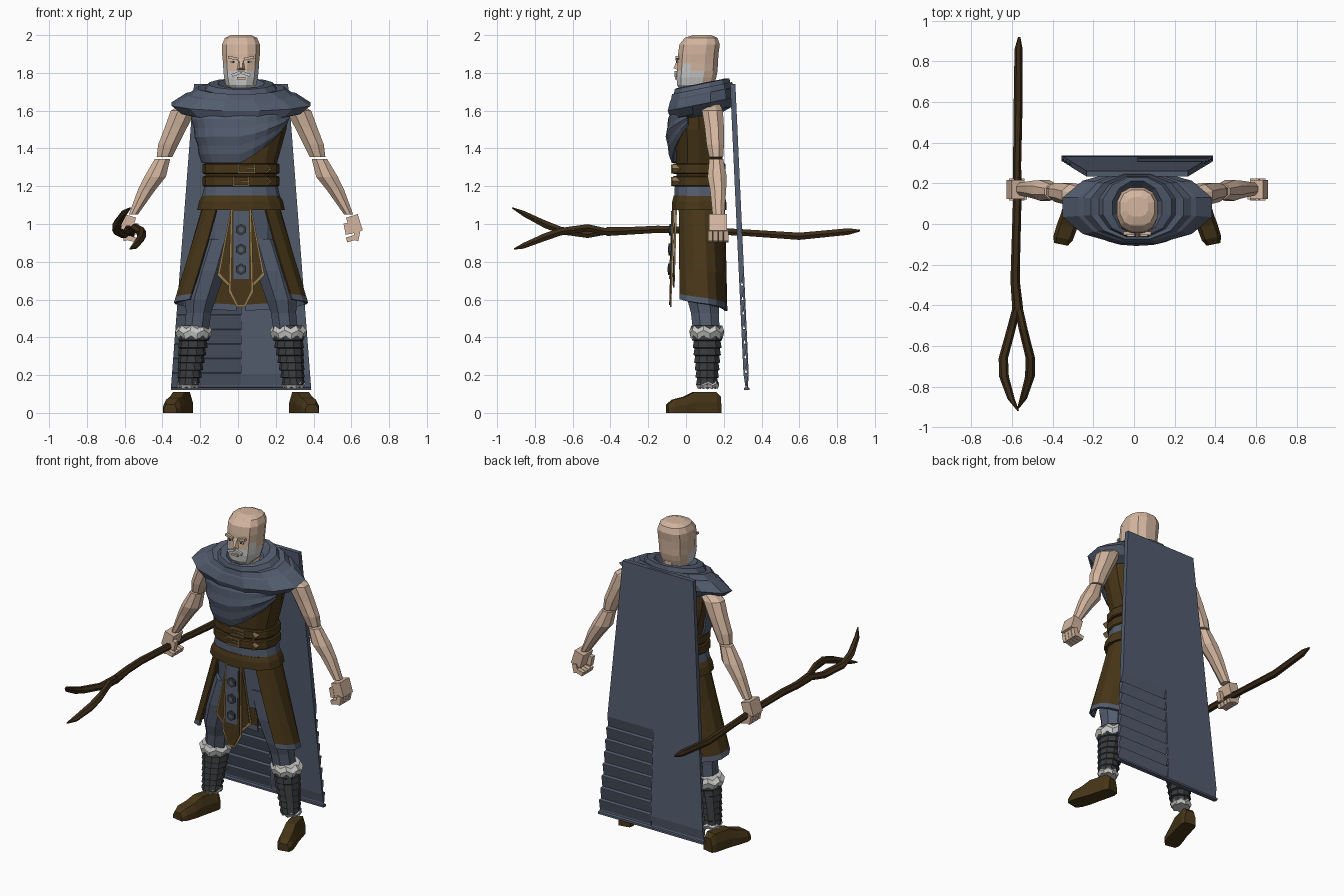
import bpy, bmesh, math
from mathutils import Vector

CX = 0.016  # body symmetry plane


def mat(name, r, g, b):
    m = bpy.data.materials.new(name)
    m.diffuse_color = (r, g, b, 1)
    return m


SKIN = mat("skin", .66, .47, .35)
BLUE = mat("slate_cloth", .085, .107, .155)
BROWN = mat("brown_leather", .062, .036, .009)
WOOD = mat("dark_wood", .045, .025, .009)
TAN = mat("tan_trim", .30, .20, .085)
FUR = mat("grey_fur", .58, .58, .57)
DARK = mat("dark_scales", .04, .043, .045)


def make(name, verts, faces, *mats):
    me = bpy.data.meshes.new(name)
    me.from_pydata([tuple(v) for v in verts], [], faces)
    bm = bmesh.new()
    bm.from_mesh(me)
    bmesh.ops.recalc_face_normals(bm, faces=bm.faces)
    bm.to_mesh(me)
    bm.free()
    for m in mats:
        me.materials.append(m)
    ob = bpy.data.objects.new(name, me)
    bpy.context.collection.objects.link(ob)
    return ob


def skin(name, rings, *mats):
    """Closed, capped surface through rings of equal point count."""
    n = len(rings[0])
    verts = [p for r in rings for p in r]
    faces = [(i * n + j, i * n + (j + 1) % n, (i + 1) * n + (j + 1) % n, (i + 1) * n + j)
             for i in range(len(rings) - 1) for j in range(n)]
    faces += [tuple(range(n)), tuple(range(len(verts) - n, len(verts)))]
    return make(name, verts, faces, *mats)


def sgnpow(v, p):
    return math.copysign(abs(v) ** p, v)


def loft(name, rows, n, *mats, p=1.0, tilt=0.0, jag=0.0):
    """Rows of (x, y, z, rx, ry); x is measured from the symmetry plane."""
    rings = []
    for k, (x, y, z, rx, ry) in enumerate(rows):
        ring = []
        for j in range(n):
            a = 2 * math.pi * (j + .5) / n
            dx, dy = rx * sgnpow(math.sin(a), p), -ry * sgnpow(math.cos(a), p)
            ring.append((CX + x + dx, y + dy, z + tilt * dy + jag * (j % 2)))
        rings.append(ring)
    return skin(name, rings, *mats)


def sheet(name, grid, thick, *mats):
    n = len(grid[0])
    faces = [(i * n + j, i * n + j + 1, (i + 1) * n + j + 1, (i + 1) * n + j)
             for i in range(len(grid) - 1) for j in range(n - 1)]
    ob = make(name, [p for r in grid for p in r], faces, *mats)
    s = ob.modifiers.new("thickness", "SOLIDIFY")
    s.thickness, s.offset = thick, 0
    return ob


def box(name, c, size, m, rot=0.0):
    """Box with optional turn about the front-back axis."""
    co, si = math.cos(rot), math.sin(rot)
    rings = []
    for sy in (-.5, .5):
        q = [(sx * size[0], sz * size[2]) for sx, sz in ((-.5, -.5), (.5, -.5), (.5, .5), (-.5, .5))]
        rings.append([(CX + c[0] + x * co - z * si, c[1] + sy * size[1], c[2] + x * si + z * co) for x, z in q])
    return skin(name, rings, m)


def plate(name, pts, off, m, thick=.008):
    """Hanging plate from (x, z) outline, leaning forward at the bottom."""
    rings = [[(CX + x, -.068 - .03 * (1.08 - z) + off + d, z) for x, z in pts] for d in (0, thick)]
    return skin(name, rings, m)


# Head with beard on the lower front faces
head = loft("head", [(0, .045, 1.70, .05, .07), (0, .05, 1.735, .082, .1), (0, .055, 1.775, .092, .108),
                     (0, .06, 1.81, .096, .11), (0, .062, 1.85, .098, .11), (0, .065, 1.90, .103, .11),
                     (0, .072, 1.95, .103, .11), (0, .08, 1.985, .088, .09), (0, .085, 2.0, .055, .05)],
            12, SKIN, FUR, p=.8)
for f in head.data.polygons:
    c = f.center
    if (c.z < 1.80 and c.y < .07) or (c.z < 1.83 and .0 < c.y < .06):
        f.material_index = 1
loft("neck", [(0, .085, 1.6, .075, .075), (0, .085, 1.76, .07, .075)], 10, SKIN)
make("nose", [(CX + x, y, z) for x, y, z in ((-.01, -.045, 1.875), (.01, -.045, 1.875), (-.022, -.045, 1.815),
     (.022, -.045, 1.815), (-.008, -.066, 1.825), (.008, -.066, 1.825))],
     [(0, 1, 5, 4), (0, 4, 2), (1, 3, 5), (2, 4, 5, 3), (0, 2, 3, 1)], SKIN)
box("mouth", (0, -.054, 1.772), (.045, .008, .012), SKIN)
for s in (-1, 1):
    box("brow", (s * .042, -.046, 1.878), (.055, .018, .014), SKIN, s * .2)
    box("eye", (s * .04, -.046, 1.857), (.03, .008, .01), FUR)
    box("pupil", (s * .04, -.049, 1.857), (.01, .006, .01), WOOD)
    box("moustache", (s * .025, -.054, 1.795), (.05, .014, .016), FUR, -s * .35)

# Layered cowl, higher at the back
loft("cowl", [(0, .075, 1.70, .09, .1), (0, .08, 1.745, .125, .135), (0, .085, 1.742, .175, .15),
              (0, .085, 1.715, .195, .155), (0, .085, 1.72, .235, .165), (0, .085, 1.69, .275, .17),
              (0, .085, 1.685, .30, .175), (0, .082, 1.635, .38, .185), (0, .082, 1.59, .325, .17),
              (0, .08, 1.57, .24, .12)], 12, BLUE, tilt=.2)

# Torso and waist
loft("vest", [(0, .07, 1.08, .2, .12), (0, .07, 1.2, .185, .12), (0, .07, 1.32, .19, .125),
              (0, .07, 1.5, .24, .13), (0, .07, 1.62, .255, .12)], 14, BROWN, p=.85)
for z in (1.292, 1.226):
    loft("belt", [(0, .07, z - .028, .197, .137), (0, .07, z - .022, .203, .143),
                  (0, .07, z + .022, .203, .143), (0, .07, z + .028, .197, .137)], 14, BROWN, p=.8)
    bx = .03 if z > 1.25 else .0
    for s in (-1, 1):
        box("buckle_side", (bx + s * .042, -.074, z), (.008, .012, .046), TAN)
        box("buckle_bar", (bx, -.074, z + s * .02), (.09, .012, .007), TAN)
        box("belt_chevron", (.145, -.05, z + s * .01), (.03, .05, .006), TAN, -s * .75)
    box("buckle_pin", (bx + .02, -.074, z), (.045, .01, .007), TAN)
loft("sash", [(0, .07, 1.12, .212, .137), (0, .07, 1.2, .195, .132)], 14, BLUE, p=.85)
loft("skirt_band", [(0, .07, 1.075, .232, .148), (0, .07, 1.12, .222, .146), (0, .07, 1.15, .205, .138)],
     14, BROWN, p=.85)

# Cloth draped across the chest, cut on a diagonal
grid = []
for i in range(7):
    t = i / 6
    row = []
    for j in range(13):
        deg = -100 + 170 * j / 12
        a = math.radians(deg)
        bottom = 1.325 + (.2 * deg / 70 if deg > 0 else 0)
        z = 1.6 + (bottom - 1.6) * t
        k = (z - 1.32) / .28
        out = .012 + .026 * math.sin(math.pi * min(1, t * 1.05)) * max(0, math.cos(a)) + .006 * (i % 2)
        row.append((CX + (.19 + .06 * k + out) * sgnpow(math.sin(a), .85),
                    .07 - (.128 + out) * sgnpow(math.cos(a), .85), z))
    grid.append(row)
sheet("chest_drape", grid, .012, BLUE)

# Side skirt panels with a cloth hem, and hips beneath
loft("hips", [(0, .08, .80, .2, .1), (0, .075, 1.1, .19, .115)], 12, BLUE)
for s in (-1, 1):
    grid = []
    for t in (0, .33, .66, .94, 1):
        row = []
        for j in range(8):
            a = math.radians(34 + 12 * t + (144 - 12 * t) * j / 7)
            row.append((CX + s * (.2 + .15 * t) * sgnpow(math.sin(a), .8),
                        .075 - (.125 + .012 * t) * sgnpow(math.cos(a), .8),
                        1.09 - t * (.49 + .06 * j / 7)))
        grid.append(row)
    ob = sheet("skirt_panel", grid, .014, BROWN, BLUE)
    for f in ob.data.polygons[-7:]:
        f.material_index = 1

# Layered front tabard with trim and hexagonal studs
wide = [(-.055, 1.08), (.055, 1.08), (.125, .73), (.06, .665), (-.06, .665), (-.125, .73)]
slim = [(-.055, 1.08), (.055, 1.08), (.066, .64), (.022, .56), (-.022, .56), (-.066, .64)]
plate("tabard_wide_trim", wide, .012, TAN)
plate("tabard_wide", [(x * .91, 1.08 + (z - 1.08) * .975) for x, z in wide], .008, BROWN)
plate("tabard_trim", slim, -.002, TAN)
plate("tabard", [(x * .84, 1.08 + (z - 1.08) * .978) for x, z in slim], -.006, BROWN)
plate("tabard_strip", [(-.041, 1.07), (.041, 1.07), (.041, .71), (-.041, .71)], -.010, BLUE)
for z in (.97, .865, .76):
    for r, off, m in ((.031, -.018, DARK), (.015, -.021, BLUE)):
        plate("stud", [(r * math.sin(k * math.pi / 3), z + r * math.cos(k * math.pi / 3)) for k in range(6)],
              off, m)

for s in (-1, 1):
    # Legs, greaves, fur cuffs and boots
    loft("trouser_leg", [(s * .12, .08, .92, .09, .1), (s * .17, .08, .75, .095, .1), (s * .215, .09, .60, .088, .09),
                         (s * .225, .10, .53, .072, .08), (s * .24, .11, .40, .07, .075)], 8, BLUE)
    loft("greave", [(s * (.25 + .027 * k / 6), .112, .42 - .275 * (k + e * .9) / 7,
                     .076 - .024 * k / 7 + .006 * e, .078 - .026 * k / 7 + .006 * e)
                    for k in range(7) for e in (0, 1)], 10, DARK)
    loft("knee_fur", [(s * .25, .11, .39, .085, .085), (s * .25, .11, .42, .098, .092),
                      (s * .247, .11, .445, .08, .083)], 16, FUR, jag=.018)
    loft("ankle_fur", [(s * .278, .115, .125, .052, .052), (s * .278, .115, .145, .064, .062),
                       (s * .277, .115, .16, .052, .052)], 14, FUR, jag=.012)
    rings = []
    for x, y, w, h in ((.295, .18, .035, .085), (.30, .155, .045, .11), (.33, .04, .046, .11),
                       (.345, -.01, .05, .085), (.365, -.07, .048, .07), (.375, -.10, .034, .045)):
        rings.append([(CX + s * (x + u * w), y + .2 * u * w, v * h)
                      for u, v in ((-1, 0), (1, 0), (1, .5), (.65, 1), (-.65, 1), (-1, .5))])
    skin("boot", rings, BROWN)

    # Arms and fists
    loft("upper_arm", [(s * .25, .13, 1.64, .06, .05), (s * .305, .14, 1.60, .072, .06), (s * .345, .15, 1.51, .064, .055),
                       (s * .385, .155, 1.42, .058, .05), (s * .405, .16, 1.355, .045, .04)], 8, SKIN)
    loft("forearm", [(s * .415, .16, 1.345, .044, .04), (s * .455, .165, 1.25, .062, .055),
                     (s * .50, .17, 1.18, .05, .046), (s * .57, .172, 1.05, .026, .034)], 8, SKIN)
    box("palm", (s * .60, .17, 1.0), (.065, .095, .09), SKIN, s * .3)
    for k in range(4):
        y = .128 + .028 * k
        box("finger", (s * .612, y, .94), (.03, .025, .055), SKIN, -s * .2)
        box("fingertip", (s * .58, y, .922), (.045, .025, .026), SKIN, s * .3)
    box("thumb", (s * .562, .135, .975), (.028, .03, .06), SKIN, s * .2)


# Forked staff lying front to back in the hand
def rod(name, pts):
    skin(name, [[(x + r * math.cos(k * math.pi / 3), y, z + r * math.sin(k * math.pi / 3)) for k in range(6)]
                for x, y, z, r in pts], WOOD)


rod("staff", [(-.565, .92, .965, .006), (-.568, .86, .96, .02), (-.57, .6, .935, .022), (-.575, .3, .955, .02),
              (-.575, .1, .965, .021), (-.582, -.15, .972, .022), (-.585, -.28, .965, .023),
              (-.572, -.42, .96, .027)])
rod("left_prong", [(-.575, -.40, .965, .02), (-.605, -.52, .945, .022), (-.643, -.66, .965, .023),
                   (-.64, -.75, 1.0, .024), (-.605, -.86, 1.055, .018), (-.57, -.92, 1.085, .004)])
rod("right_prong", [(-.57, -.40, .955, .02), (-.545, -.52, .98, .022), (-.51, -.66, .96, .023),
                    (-.512, -.75, .93, .024), (-.545, -.86, .885, .018), (-.572, -.91, .868, .004)])

# Long cape: one half is louvred on the inside, the other on the outside
for s in (-1, 1):
    def cape_ring(z, inner, outer):
        half, y = .372 - .076 * (z - .12), .322 - .046 * (z - .12)
        x0, x1 = CX, CX + s * half
        return [(x0, y - .014 + inner, z), (x1, y - .014 + inner, z),
                (x1, y + .014 - outer, z), (x0, y + .014 - outer, z)]
    rings = [cape_ring(.12, 0, 0)]
    for k in range(8):
        z = .13 + .077 * k
        for dz, d in ((.002, 0), (.006, .02), (.075, 0)):
            flat = .012 if k == 0 and d else 0
            rings.append(cape_ring(z + dz, d if s < 0 else flat, d if s > 0 else flat))
    rings += [cape_ring(z, 0, 0) for z in (1.2, 1.74)]
    skin("cape_half", rings, BLUE)
